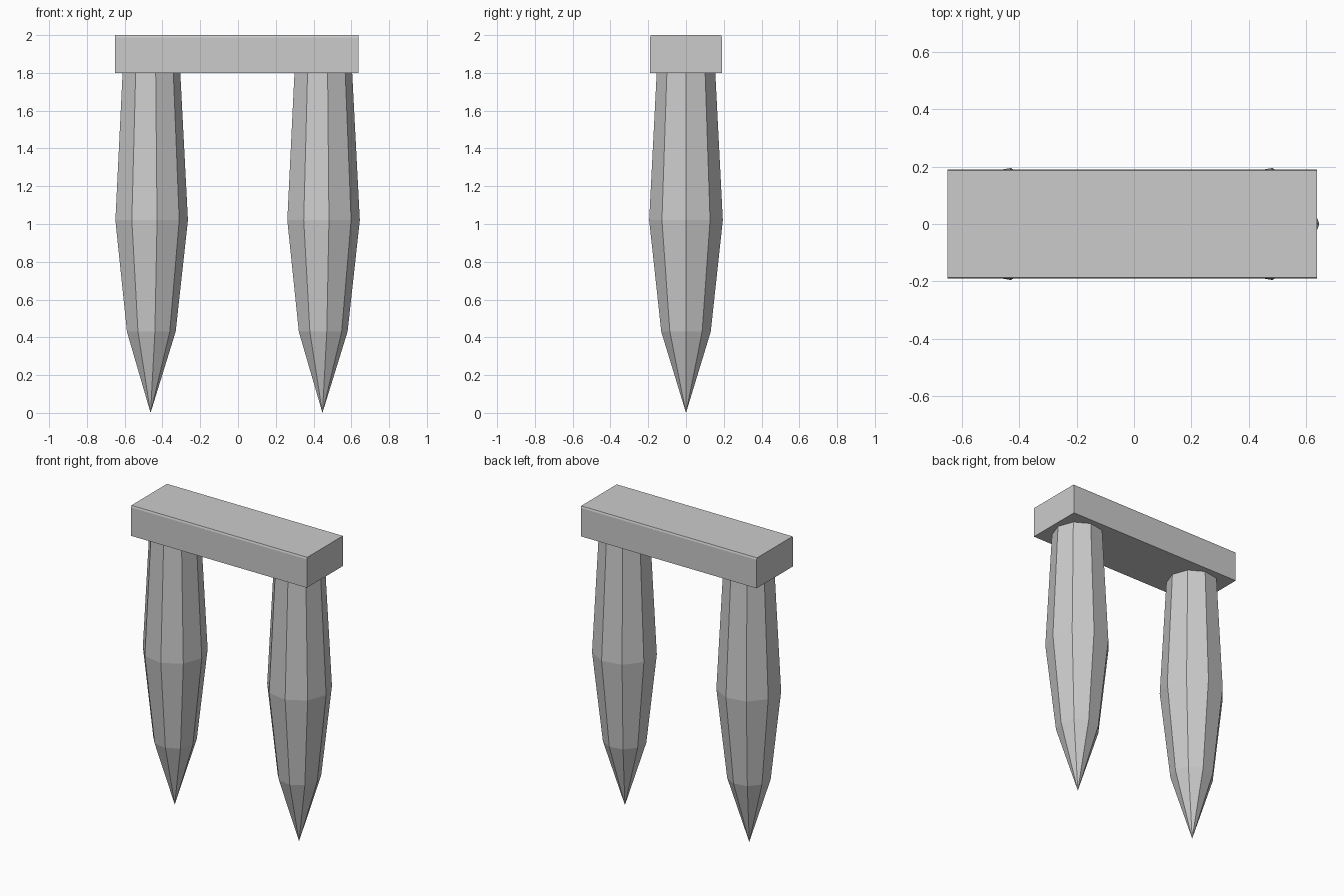
import bpy, bmesh
from math import cos, sin, radians

if "Cube" in bpy.data.objects:
    bpy.data.objects.remove(bpy.data.objects["Cube"])


def make_object(name, bm):
    bmesh.ops.recalc_face_normals(bm, faces=bm.faces)
    mesh = bpy.data.meshes.new(name)
    bm.to_mesh(mesh)
    bm.free()
    obj = bpy.data.objects.new(name, mesh)
    bpy.context.collection.objects.link(obj)


def ring(bm, cx, r, z, sides=9):
    return [bm.verts.new((cx + r * cos(radians(360 * i / sides)),
                          r * sin(radians(360 * i / sides)), z)) for i in range(sides)]


def bridge(bm, a, b):
    for i in range(len(a)):
        j = (i + 1) % len(a)
        bm.faces.new((a[i], a[j], b[j], b[i]))


# Nine-sided tapered pillar ending in a point
def pillar(name, cx):
    bm = bmesh.new()
    rings = [ring(bm, cx, r, z) for r, z in ((0.133, 0.43), (0.198, 1.02), (0.157, 1.81))]
    for a, b in zip(rings, rings[1:]):
        bridge(bm, a, b)
    tip = bm.verts.new((cx, 0, 0))
    for i in range(9):
        bm.faces.new((tip, rings[0][(i + 1) % 9], rings[0][i]))
    bm.faces.new(rings[-1])
    make_object(name, bm)


# Lintel: block with a very thin sloped lip along its long top edges
def lintel():
    bm = bmesh.new()
    levels = []
    for hy, z in ((0.19, 1.80), (0.19, 1.988), (0.186, 2.0)):
        levels.append([bm.verts.new((x, y, z)) for x, y in
                       ((-0.65, -hy), (0.637, -hy), (0.637, hy), (-0.65, hy))])
    for a, b in zip(levels, levels[1:]):
        bridge(bm, a, b)
    bm.faces.new(levels[0])
    bm.faces.new(levels[-1])
    make_object("lintel", bm)


pillar("left_pillar", -0.463)
pillar("right_pillar", 0.447)
lintel()
